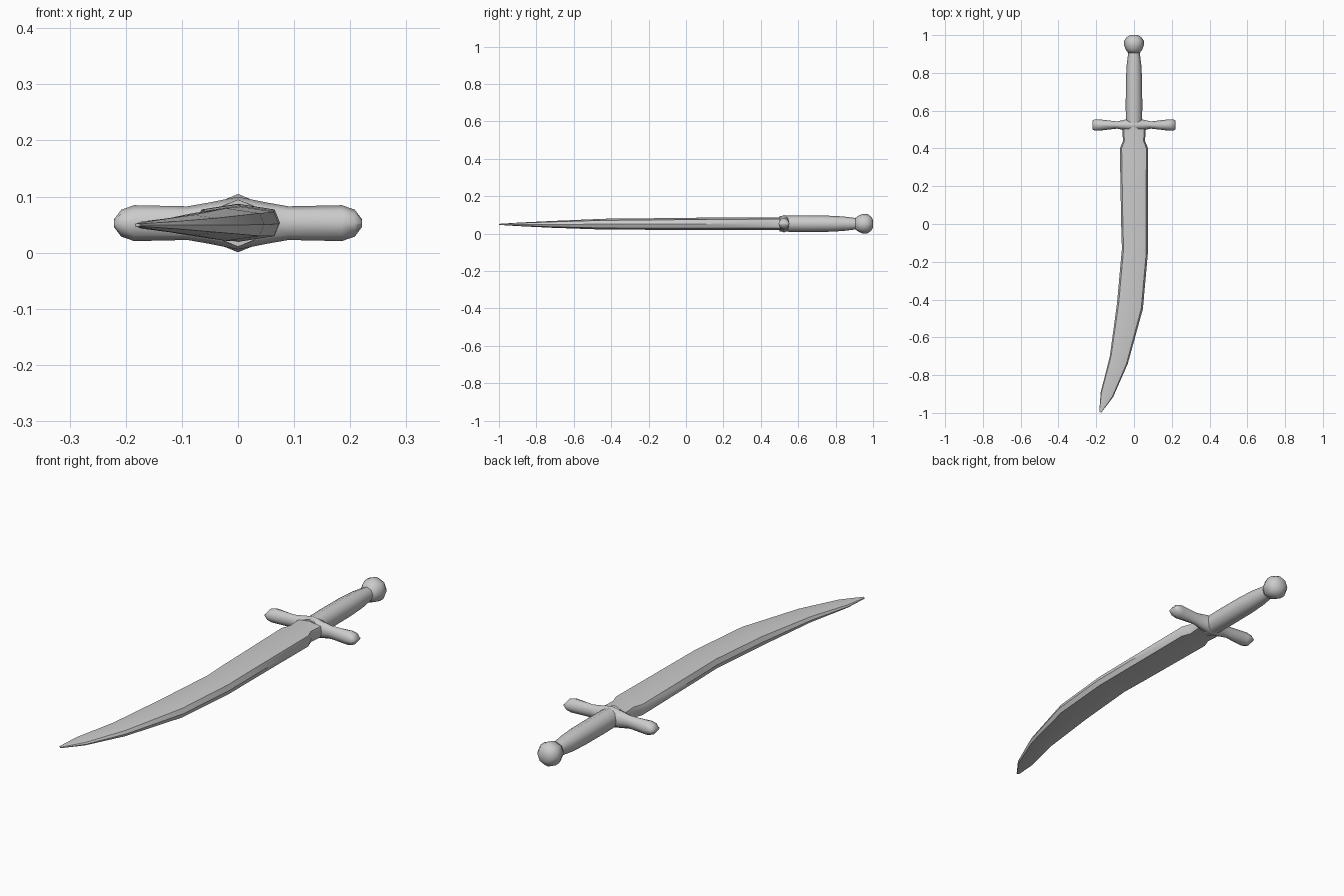
import bpy, bmesh, math
from mathutils import Vector

if "Cube" in bpy.data.objects:
    bpy.data.objects.remove(bpy.data.objects["Cube"])

ZC = 0.0525


def loft(name, rings, angle):
    """Skin a list of equal-length point rings and cap both ends."""
    bm = bmesh.new()
    loops = [[bm.verts.new(p) for p in ring] for ring in rings]
    n = len(loops[0])
    for a, b in zip(loops, loops[1:]):
        for i in range(n):
            j = (i + 1) % n
            bm.faces.new((a[i], a[j], b[j], b[i]))
    bm.faces.new(loops[0])
    bm.faces.new(loops[-1])
    bmesh.ops.recalc_face_normals(bm, faces=bm.faces)
    mesh = bpy.data.meshes.new(name)
    bm.to_mesh(mesh)
    bm.free()
    obj = bpy.data.objects.new(name, mesh)
    bpy.context.collection.objects.link(obj)
    bpy.ops.object.select_all(action='DESELECT')
    obj.select_set(True)
    bpy.context.view_layer.objects.active = obj
    bpy.ops.object.shade_smooth_by_angle(angle=math.radians(angle))
    return obj


def circle(n=8):
    return [(math.cos(i * math.tau / n), math.sin(i * math.tau / n)) for i in range(n)]


# Blade: back edge (x, y), cutting edge (x, y), half thickness, centre height
section = [(1, 0), (.87, .7), (0, 1), (-.87, .7), (-1, 0), (-.87, -.7), (0, -1), (.87, -.7)]
stations = [
    ((-.062, .52), (.062, .52), .034, .053),
    ((-.062, .49), (.062, .49), .034, .053),
    ((-.058, .44), (.058, .44), .034, .053),
    ((-.075, .40), (.075, .40), .034, .053),
    ((-.068, .00), (.073, .00), .032, .052),
    ((-.064, -.13), (.073, -.16), .031, .051),
    ((-.090, -.42), (.047, -.45), .029, .050),
    ((-.128, -.70), (-.033, -.74), .018, .049),
    ((-.176, -.89), (-.110, -.915), .009, .049),
    ((-.184, -.992), (-.174, -1.0), .003, .049),
]
rings = []
for left, right, t, z in stations:
    l, r = Vector((*left, z)), Vector((*right, z))
    mid, half = (l + r) / 2, (r - l) / 2
    rings.append([mid + half * u + Vector((0, 0, t * v)) for u, v in section])
loft("blade", rings, 40)

# Crossguard: x, half depth in y, half height in z, mirrored about the centre
guard = [(0, .034, .047), (.05, .028, .037), (.09, .019, .030),
         (.185, .030, .032), (.208, .030, .024), (.221, .023, .007)]
guard = [(-x, a, b) for x, a, b in reversed(guard[1:])] + guard
loft("crossguard", [[(x, .524 + a * c, ZC + b * s) for c, s in circle()]
                    for x, a, b in guard], 60)

# Grip: y, radius
grip = [(.50, .042), (.55, .043), (.62, .044), (.76, .043), (.84, .039), (.92, .029)]
loft("grip", [[(r * c, y, ZC + r * s) for c, s in circle()] for y, r in grip], 60)

# Pommel: y, radius
pommel = [(.905, .030), (.925, .045), (.945, .052), (.97, .052), (.99, .038), (1.0, .020)]
loft("pommel", [[(r * c, y, ZC + r * s) for c, s in circle()] for y, r in pommel], 60)
